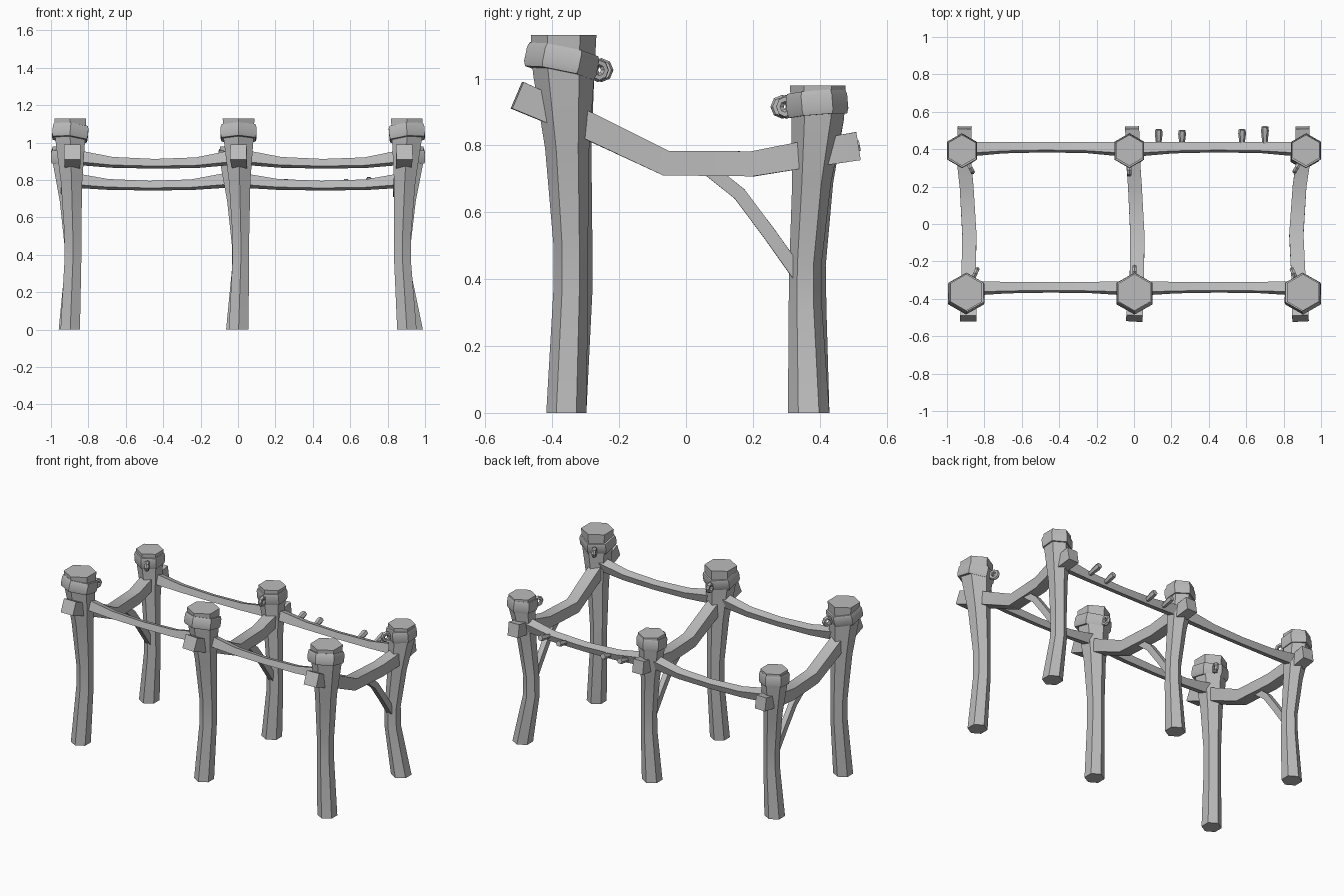
import bpy
import math
from mathutils import Vector, Matrix

cube = bpy.data.objects.get("Cube")
if cube:
    bpy.data.objects.remove(cube, do_unlink=True)

wood = bpy.data.materials.new("plain_grey")
wood.use_nodes = True
GREY = (0.5, 0.5, 0.5, 1)
wood.diffuse_color = GREY
wood.node_tree.nodes["Principled BSDF"].inputs["Base Color"].default_value = GREY


def finish(obj, name):
    obj.name = name
    obj.data.materials.append(wood)
    bpy.ops.object.select_all(action="DESELECT")
    obj.select_set(True)
    bpy.context.view_layer.objects.active = obj
    bpy.ops.object.shade_smooth_by_angle(angle=math.radians(30))
    return obj


def polygon(sides, turn):
    return [(math.cos(turn + math.tau * i / sides), math.sin(turn + math.tau * i / sides))
            for i in range(sides)]


HEX = polygon(6, math.pi / 6)
BOX = [(-0.5, -0.5), (0.5, -0.5), (0.5, 0.5), (-0.5, 0.5)]


def loft(name, path, sizes, section, level=False, roll=0.0):
    """Sweep a section along a path; sizes give its width and height at each point."""
    path = [Vector(p) for p in path]
    verts, faces, n = [], [], len(section)
    c, s = math.cos(roll), math.sin(roll)
    for i, p in enumerate(path):
        side, up = Vector((1, 0, 0)), Vector((0, 1, 0))
        if not level:
            t = (path[min(i + 1, len(path) - 1)] - path[max(i - 1, 0)]).normalized()
            side = Vector((0, 0, 1)).cross(t).normalized()
            up = t.cross(side)
        w, h = sizes[i]
        for u, v in section:
            a, b = u * w, v * h
            verts.append(p + side * (a * c + b * s) + up * (b * c - a * s))
    for i in range(len(path) - 1):
        for j in range(n):
            k = (j + 1) % n
            faces.append((i * n + j, i * n + k, i * n + n + k, i * n + n + j))
    faces.append(tuple(reversed(range(n))))
    faces.append(tuple(range(len(verts) - n, len(verts))))
    mesh = bpy.data.meshes.new(name)
    mesh.from_pydata(verts, [], faces)
    obj = bpy.data.objects.new(name, mesh)
    bpy.context.collection.objects.link(obj)
    return finish(obj, name)


def post(name, top, height, low_bend, foot, radii):
    """Hexagonal post, flared at the top and slightly crooked below."""
    (tx, ty), (bx, by), (fx, fy) = top, low_bend, foot
    path = [(fx, fy, 0), (bx, by, 0.32 * height), (bx, by, 0.45 * height),
            ((tx + bx) / 2, (ty + by) / 2, 0.7 * height),
            (tx, ty, 0.9 * height), (tx, ty, height)]
    loft(name, path, [(r, r) for r in radii], HEX, level=True)


def collar(name, centre, radius, toward, tilt):
    """Tilted rope band with a small ring hanging on its low side."""
    h = 0.036
    rings = [(-h, 0.95), (-h * 0.6, 1), (h * 0.6, 1), (h, 0.95)]
    band = loft(name, [(0, 0, z) for z, _ in rings],
                [(radius * k, radius * k) for _, k in rings], HEX, level=True)
    direction = Vector((toward[0], toward[1], 0)).normalized()
    axis = Vector((0, 0, 1)).cross(direction)
    lean = Matrix.Rotation(tilt, 4, axis)
    place = Matrix.Translation(centre) @ lean
    band.data.transform(place)
    spot = place @ (direction * (radius + 0.012))
    bpy.ops.mesh.primitive_torus_add(major_segments=8, minor_segments=6,
                                     major_radius=0.023, minor_radius=0.013, location=spot)
    ring = bpy.context.object
    ring.rotation_euler = axis.to_track_quat("Z", "Y").to_euler()
    finish(ring, name + "_ring")


# Three frames: front post, back post, collars, cross beam and brace
SIDES = ("right", "middle", "left")
FRONT_TOP = (-0.897, 0.003, 0.903)
BACK_TOP = (-0.92, -0.025, 0.92)
RING_FRONT = (0.05, 0.0, -0.05)
RING_BACK = (0.05, 0.0, -0.055)
FRONT_BEND = ((-0.883, -0.335), (0.015, -0.332), (0.88, -0.345))
BACK_BEND = ((-0.885, 0.37), (0.01, 0.37), (0.88, 0.357))
BEAM_X = ((-0.885, -0.885, -0.88, -0.895, -0.91, -0.905),
          (0.002, 0.015, 0.018, 0.005, -0.005, -0.01),
          (0.89, 0.88, 0.868, 0.885, 0.905, 0.9))
BEAM_YZ = ((-0.505, 0.95), (-0.3, 0.862), (-0.06, 0.747),
           (0.2, 0.745), (0.34, 0.77), (0.515, 0.798))
BRACE_YZ = ((0.06, 0.735), (0.16, 0.655), (0.25, 0.535), (0.335, 0.415), (0.36, 0.36))

for i, label in enumerate(SIDES):
    fx, bx = FRONT_TOP[i], BACK_TOP[i]
    post(label + "_front_post", (fx, -0.366), 1.13, FRONT_BEND[i], (fx, -0.358),
         (0.06, 0.052, 0.052, 0.066, 0.092, 0.098))
    post(label + "_back_post", (bx, 0.394), 0.98, BACK_BEND[i], (bx + 0.015, 0.367),
         (0.062, 0.05, 0.048, 0.058, 0.079, 0.083))
    collar(label + "_front_collar", (fx, -0.372, 1.052), 0.11, (RING_FRONT[i], 0.11), 0.22)
    collar(label + "_back_collar", (bx, 0.392, 0.925), 0.092, (RING_BACK[i], -0.1), 0.09)
    beam = [(x, y, z) for x, (y, z) in zip(BEAM_X[i], BEAM_YZ)]
    loft(label + "_cross_beam", beam,
         [(0.088, 0.086), (0.076, 0.08), (0.076, 0.075), (0.074, 0.075),
          (0.075, 0.08), (0.075, 0.085)], BOX)
    x0, x1 = BEAM_X[i][3], BACK_BEND[i][0]
    brace = [(x0 + (x1 - x0) * k / 4, y, z) for k, (y, z) in enumerate(BRACE_YZ)]
    loft(label + "_brace", brace, [(0.035, 0.04)] * 4 + [(0.03, 0.025)], BOX)

# Sagging rails between neighbouring posts
SAG = (0, 0.8, 1, 0.85, 0)
RAIL_SIZES = [(0.062, 0.068), (0.05, 0.045), (0.046, 0.04), (0.05, 0.044), (0.062, 0.068)]
for label, xs, y, bow, z, drop in (("front", FRONT_TOP, -0.345, 0.006, 0.925, 0.038),
                                   ("back", BACK_TOP, 0.397, 0.014, 0.803, 0.033)):
    for side, x0, x1 in (("right", xs[0], xs[1]), ("left", xs[1], xs[2])):
        path = [(x0 + (x1 - x0) * k / 4, y + bow * s, z - drop * s)
                for k, s in enumerate(SAG)]
        loft(f"{side}_{label}_rail", path, RAIL_SIZES, BOX, roll=0.3)

# Pegs on the back of the left back rail
PEG = polygon(6, 0)
for k, (x, reach, z) in enumerate(((0.132, 0.505, 0.785), (0.257, 0.5, 0.78),
                                   (0.578, 0.505, 0.78), (0.7, 0.52, 0.79))):
    path = [(x, 0.42, z - 0.01), (x, reach - 0.02, z + 0.006), (x, reach, z + 0.01)]
    loft(f"peg_{k + 1}", path, [(0.013, 0.013), (0.021, 0.021), (0.018, 0.018)], PEG)
